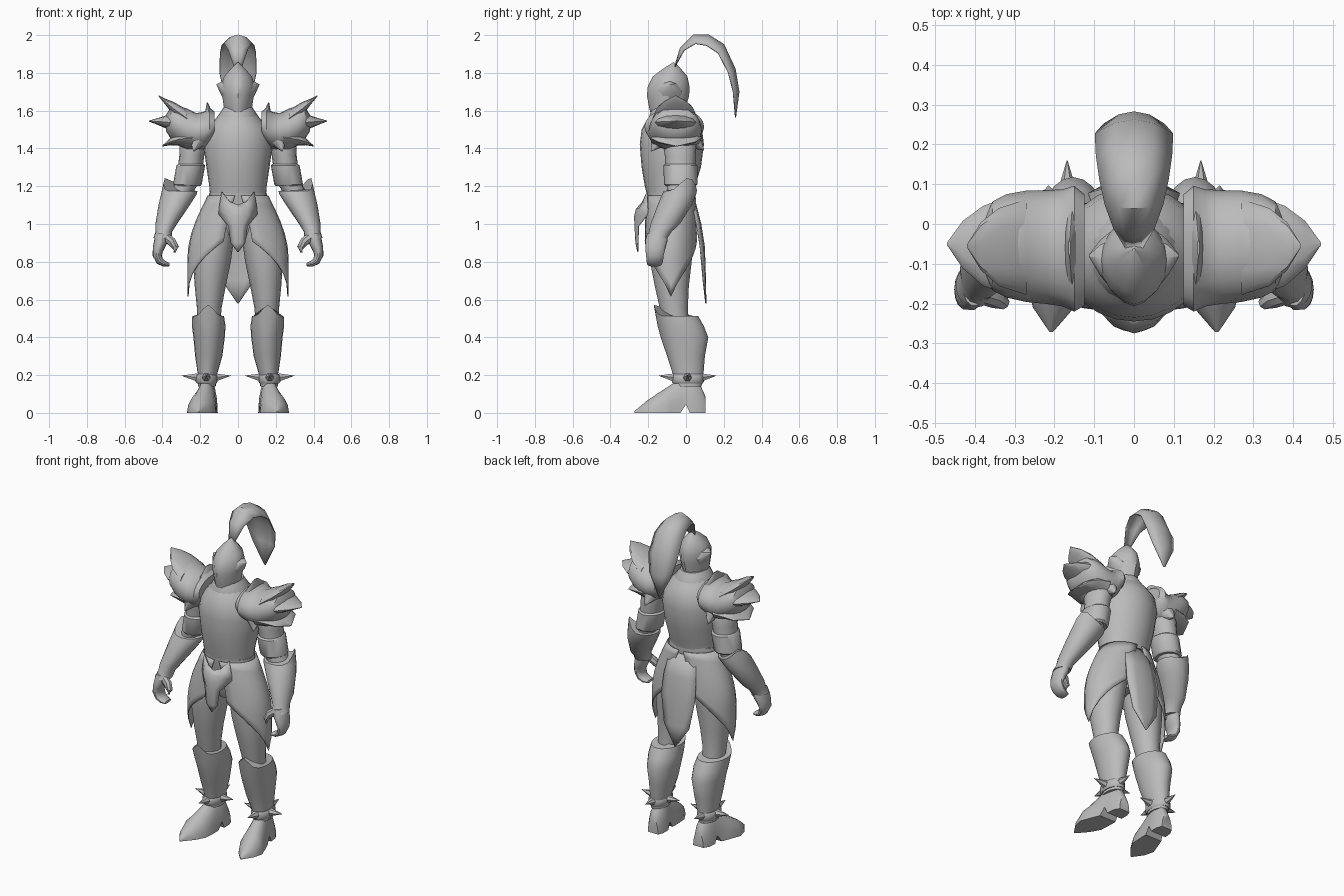
import bpy, bmesh, math
from mathutils import Vector

steel = bpy.data.materials.new("grey_steel")
steel.diffuse_color = (0.5, 0.5, 0.5, 1)


def finish(name, bm, mirror=False, thick=0):
    bmesh.ops.recalc_face_normals(bm, faces=bm.faces)
    me = bpy.data.meshes.new(name)
    bm.to_mesh(me)
    bm.free()
    ob = bpy.data.objects.new(name, me)
    bpy.context.collection.objects.link(ob)
    me.materials.append(steel)
    if thick:
        s = ob.modifiers.new("thickness", 'SOLIDIFY')
        s.thickness, s.offset = thick, 0
    if mirror:
        ob.modifiers.new("mirror", 'MIRROR')
    return ob


def skin(bm, rings):
    """Bridge closed rings of points into a capped tube."""
    rows = [[bm.verts.new(p) for p in r] for r in rings]
    n = len(rows[0])
    for a, b in zip(rows, rows[1:]):
        for i in range(n):
            j = (i + 1) % n
            bm.faces.new((a[i], a[j], b[j], b[i]))
    bm.faces.new(rows[0])
    bm.faces.new(rows[-1])


def loft(name, rings, axis='Z', n=16, mirror=False, peak=None, power=1.0, floor=None):
    """Elliptical rings (x, y, z, r1, r2) stacked along an axis.
    peak = (angle, height, sharpness) raises a point on the last rim."""
    bm = bmesh.new()
    out = []
    for k, (x, y, z, r1, r2) in enumerate(rings):
        ring = []
        for i in range(n):
            t = 2 * math.pi * i / n
            c, s = math.cos(t), math.sin(t)
            c = math.copysign(abs(c) ** power, c) * r1
            s = math.copysign(abs(s) ** power, s) * r2
            p = {'Z': (x + c, y + s, z), 'X': (x, y + c, z + s), 'Y': (x + c, y, z + s)}[axis]
            p = Vector(p)
            if peak and k == len(rings) - 1:
                p.z += peak[1] * max(0, math.cos(t - math.radians(peak[0]))) ** peak[2]
            if floor:
                p.z = max(p.z, floor(p.y))
            ring.append(p)
        out.append(ring)
    skin(bm, out)
    return finish(name, bm, mirror)


def tube(name, path, n=8, stretch=0):
    """Mirrored tube through points (x, y, z, radius); two points make a spike.
    stretch widens the section along y."""
    bm = bmesh.new()
    pts = [Vector(p[:3]) for p in path]
    out = []
    for k, p in enumerate(pts):
        d = (pts[min(k + 1, len(pts) - 1)] - pts[max(k - 1, 0)]).normalized()
        if stretch:
            v = Vector((0, 1, 0))
            u = d.cross(v).normalized()
        else:
            q = d.to_track_quat('Z', 'Y')
            u, v = q @ Vector((1, 0, 0)), q @ Vector((0, 1, 0))
        r = path[k][3]
        out.append([p + u * r * math.cos(2 * math.pi * i / n)
                    + v * (r + stretch) * math.sin(2 * math.pi * i / n) for i in range(n)])
    skin(bm, out)
    return finish(name, bm, True)


def grid(name, rows, mirror=False):
    bm = bmesh.new()
    vs = [[bm.verts.new(p) for p in r] for r in rows]
    for a, b in zip(vs, vs[1:]):
        for i in range(len(a) - 1):
            bm.faces.new((a[i], a[i + 1], b[i + 1], b[i]))
    return finish(name, bm, mirror, 0.006)


def strip(name, rows):
    """Bent ribbon: rows of (y, z, half width, edge dy, edge dz)."""
    ts = (-1, -0.5, 0, 0.5, 1)
    return grid(name, [[(w * t, y + dy * t * t, z + dz * t * t) for t in ts]
                       for y, z, w, dy, dz in rows])


# Torso and pelvis
loft("torso", [(0, -.085, 1.08, .145, .11), (0, -.085, 1.14, .147, .118), (0, -.085, 1.2, .152, .133),
               (0, -.078, 1.3, .167, .157), (0, -.075, 1.42, .183, .17), (0, -.075, 1.5, .17, .16),
               (0, -.078, 1.55, .125, .13), (0, -.08, 1.58, .1, .105)], n=24)
loft("pelvis", [(0, -.08, .9, .05, .07), (0, -.08, .97, .14, .1), (0, -.08, 1.06, .168, .115),
                (0, -.083, 1.13, .155, .122), (0, -.085, 1.165, .152, .124)], n=24, peak=(90, .03, 2))
loft("neck_collar", [(0, -.08, 1.54, .115, .12), (0, -.08, 1.57, .108, .115),
                     (0, -.085, 1.6, .088, .1), (0, -.085, 1.62, .075, .09)], n=20)

# Helmet with cheek points and plume
loft("helmet", [(0, -.095, 1.57, .068, .088), (0, -.098, 1.62, .075, .098), (0, -.095, 1.68, .084, .112),
                (0, -.092, 1.73, .09, .11), (0, -.084, 1.78, .074, .092),
                (0, -.075, 1.82, .04, .05), (0, -.065, 1.855, .004, .004)], n=16, power=1.2)
loft("cheek_guard", [(.06, -.09, 1.70, .07, .06), (.085, -.085, 1.715, .045, .04), (.113, -.08, 1.737, .003, .003)],
     'X', n=8, mirror=True)
strip("plume", [(-.06, 1.83, .02, 0, 0), (-.03, 1.93, .05, .02, -.01), (.04, 2.0, .072, .01, -.045),
                (.12, 2.0, .085, -.01, -.055), (.2, 1.95, .094, -.03, -.045), (.26, 1.82, .097, -.035, -.02),
                (.28, 1.7, .075, -.03, 0), (.262, 1.565, .004, 0, 0)])

# Pauldrons: flared shell, broad points at the mouth, upright inner crest
loft("pauldron", [(.125, -.065, 1.525, .14, .07), (.15, -.062, 1.515, .158, .1), (.18, -.06, 1.495, .147, .1),
                  (.22, -.058, 1.487, .143, .1), (.27, -.056, 1.5, .14, .112), (.32, -.055, 1.522, .13, .103),
                  (.355, -.055, 1.535, .112, .085), (.38, -.055, 1.535, .07, .045)], 'X', n=20, mirror=True)
blades = {
    "upper": [(.27, -.058, 1.56, .12, .045), (.34, -.058, 1.61, .098, .036), (.385, -.056, 1.648, .06, .016),
              (.42, -.055, 1.678, .003, .003)],
    "middle": [(.3, -.056, 1.53, .13, .05), (.38, -.055, 1.54, .1, .035), (.43, -.052, 1.543, .06, .016),
               (.47, -.05, 1.545, .003, .003)],
    "lower": [(.24, -.055, 1.455, .14, .06), (.31, -.052, 1.45, .125, .036), (.36, -.05, 1.435, .1, .018),
              (.4, -.05, 1.413, .003, .003)],
}
for key, rings in blades.items():
    loft(key + "_pauldron_point", rings, 'X', n=12, mirror=True)
loft("pauldron_crest", [(.152, -.06, 1.54, .03, .13), (.156, -.06, 1.595, .018, .09),
                        (.162, -.06, 1.642, .003, .02)], n=12, mirror=True)
for name, base, tip in (("front_hem", (.21, -.14, 1.45), (.235, -.185, 1.385)),
                        ("back_hem", (.21, .03, 1.45), (.215, .095, 1.39))):
    tube(name + "_point", [(*base, .055), (*tip, .002)])

# Arms
loft("upper_arm", [(.31, -.03, 1.15, .06, .065), (.27, -.03, 1.22, .065, .075), (.255, -.03, 1.28, .066, .078),
                   (.245, -.03, 1.36, .066, .082), (.23, -.035, 1.44, .08, .09), (.2, -.04, 1.51, .07, .07)],
     mirror=True)
loft("arm_band", [(.268, -.028, 1.2, .066, .078), (.268, -.028, 1.21, .076, .088),
                  (.25, -.03, 1.31, .076, .09), (.25, -.03, 1.32, .064, .078)], mirror=True)
loft("gauntlet", [(.4, -.155, .925, .048, .056), (.392, -.135, .96, .044, .06), (.38, -.11, 1.0, .057, .078),
                  (.338, -.06, 1.1, .083, .09), (.312, -.035, 1.16, .095, .09), (.305, -.03, 1.175, .09, .088)],
     mirror=True, peak=(30, .07, 4))
tube("hand", [(.402, -.152, .95, .03), (.408, -.157, .91, .036), (.422, -.162, .87, .03), (.428, -.165, .835, .024),
              (.414, -.165, .803, .02), (.39, -.167, .789, .016), (.363, -.17, .784, .009)], n=14, stretch=.024)
tube("thumb", [(.39, -.175, .935, .024), (.35, -.188, .905, .024), (.33, -.197, .875, .018), (.335, -.2, .85, .008)])

# Legs
loft("thigh", [(.155, -.05, .46, .06, .065), (.152, -.065, .56, .066, .075), (.147, -.075, .67, .082, .09),
               (.138, -.08, .8, .1, .11), (.125, -.08, .92, .104, .118), (.1, -.08, 1.05, .085, .108)], mirror=True)
loft("greave", [(.165, .012, .14, .047, .07), (.162, .012, .2, .05, .08), (.155, 0, .3, .072, .1),
                (.153, -.008, .4, .083, .126), (.155, -.028, .46, .089, .122), (.158, -.053, .512, .084, .118)],
     mirror=True, n=20, peak=(-90, .06, 8))

# Ankle band with spikes
loft("ankle_band", [(.166, .01, .155, .05, .078), (.166, .01, .165, .058, .085),
                    (.166, .01, .195, .058, .085), (.166, .01, .205, .05, .08)], mirror=True)
for dx, dy in ((1, 0), (-1, 0), (0, 1), (0, -1)):
    tube("ankle_spike", [(.168 + dx * .05, .008 + dy * .075, .188, .024),
                         (.168 + dx * .13, .008 + dy * .152, .197, .001)], n=6)

# Pointed boots with a raised arch ahead of the heel
loft("boot", [(.155, .102, 0, .035, .09), (.158, .07, 0, .05, .16), (.16, .02, 0, .053, .19),
              (.163, 0, 0, .053, .19), (.168, -.03, 0, .056, .185), (.178, -.08, 0, .066, .148),
              (.193, -.15, 0, .077, .103), (.202, -.21, 0, .052, .062), (.208, -.272, 0, .004, .01)],
     'Y', mirror=True, floor=lambda y: .045 if abs(y) < .01 else 0)

# Hip skirt panels hanging to a point at each side
rows = []
for k in range(9):
    v = k / 8
    row = []
    for i in range(13):
        u = (i - 6) / 6
        a = math.radians(84 * u)
        f = v * (1 - .55 * abs(u) ** .8)
        bulge = math.sin(min(f * 1.6, 1) * math.pi / 2)
        row.append((.158 * math.cos(a) + bulge * (.06 + .047 * math.cos(a)),
                    -.08 + math.sin(a) * (.129 + .008 * bulge), 1.15 - .535 * f))
    rows.append(row)
grid("hip_skirt", rows, mirror=True)

# Belt plate in front and long cloth behind
strip("belt_plate", [(-.235, 1.1, .085, .03, .07), (-.262, 1.08, .1, .06, .0), (-.272, 1.04, .1, .07, .01),
                     (-.27, .99, .05, .02, 0), (-.265, .9, .038, .01, 0), (-.255, .853, .003, 0, 0)])
strip("back_cloth", [(.045, 1.13, .085, -.02, 0), (.078, 1.0, .108, -.022, 0), (.097, .88, .115, -.022, 0),
                     (.103, .7, .085, -.012, 0), (.105, .58, .003, 0, 0)])

# Smooth shading with sharp rims
bpy.ops.object.select_all(action='SELECT')
bpy.context.view_layer.objects.active = bpy.data.objects["torso"]
bpy.ops.object.shade_smooth_by_angle(angle=math.radians(40))
